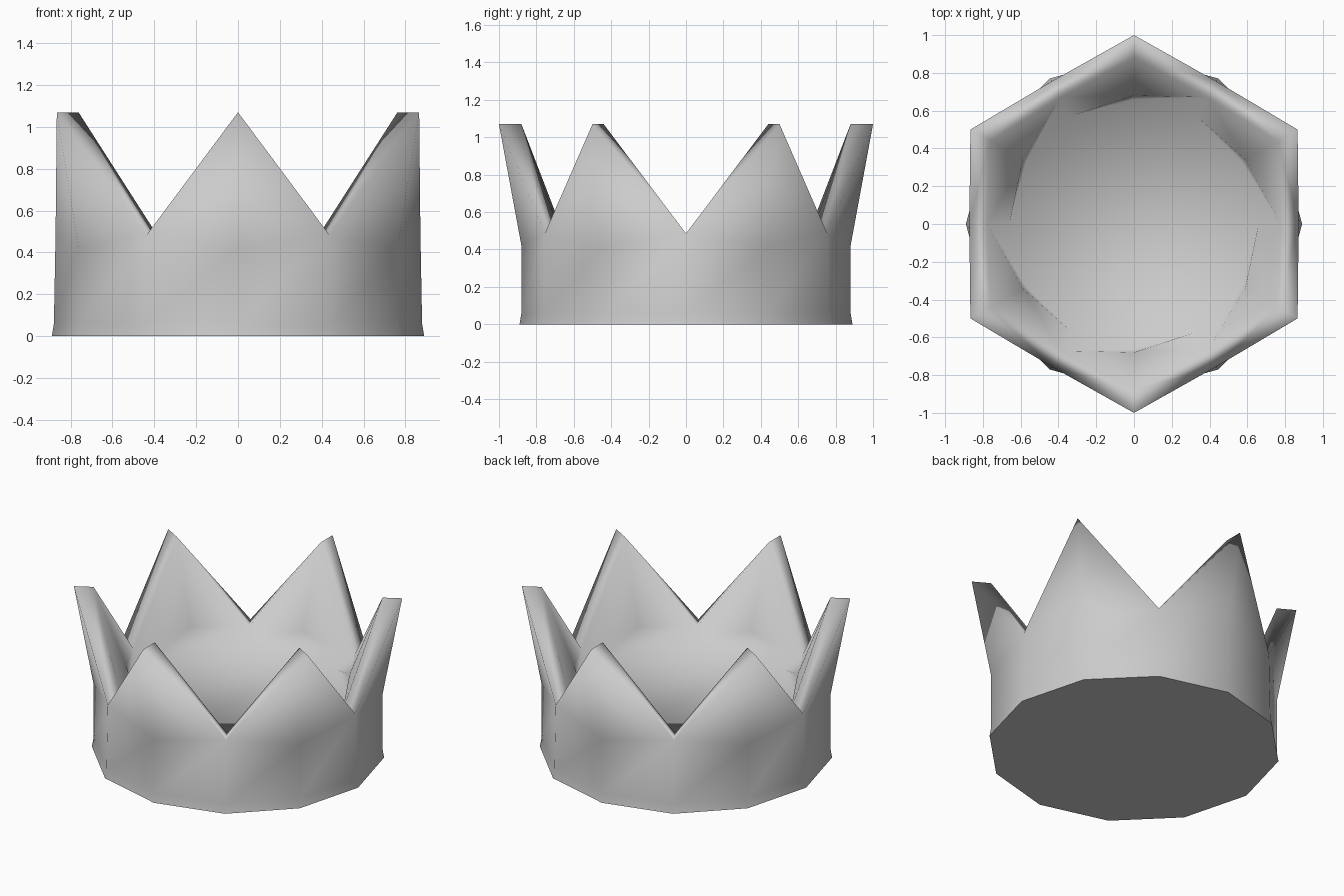
import bpy, bmesh, math

if "Cube" in bpy.data.objects:
    bpy.data.objects.remove(bpy.data.objects["Cube"])

bm = bmesh.new()


def vert(i, r, z):
    a = math.radians(30 * i)
    return bm.verts.new((r * math.cos(a), r * math.sin(a), z))


def ring(r, z):
    return [vert(i, r, z) for i in range(12)]


def shoulder(r_tip, z_tip, r_valley, z_valley):
    # even columns are valleys, odd columns carry the points
    return [vert(i, r_tip, z_tip) if i % 2 else vert(i, r_valley, z_valley) for i in range(12)]


def bridge(a, b):
    for i in range(12):
        j = (i + 1) % 12
        bm.faces.new((a[i], a[j], b[j], b[i]))


# Outer band with a small flare at the foot, sloping inner wall and raised floor
foot = ring(0.89, 0)
band = ring(0.88, 0.06)
outer = shoulder(0.88, 0.42, 0.872, 0.485)
inner = shoulder(0.68, 0.55, 0.775, 0.485)
floor = ring(0.66, 0.42)
bridge(foot, band)
bridge(band, outer)
bridge(inner, floor)
base = bm.faces.new(foot)
bm.faces.new(floor)

# Six flared points with a slanted rim between outer and inner walls
for i in range(1, 12, 2):
    out_tip, in_tip = vert(i, 1.0, 1.07), vert(i, 0.88, 1.07)
    for k in (i - 1, (i + 1) % 12):
        bm.faces.new((outer[k], outer[i], out_tip))
        bm.faces.new((inner[k], inner[i], in_tip))
        bm.faces.new((outer[k], out_tip, in_tip, inner[k]))

bmesh.ops.recalc_face_normals(bm, faces=bm.faces[:])
for f in bm.faces:
    f.smooth = f is not base
for e in base.edges:
    e.smooth = False
mesh = bpy.data.meshes.new("crown")
bm.to_mesh(mesh)
bm.free()
crown = bpy.data.objects.new("crown", mesh)
bpy.context.collection.objects.link(crown)
